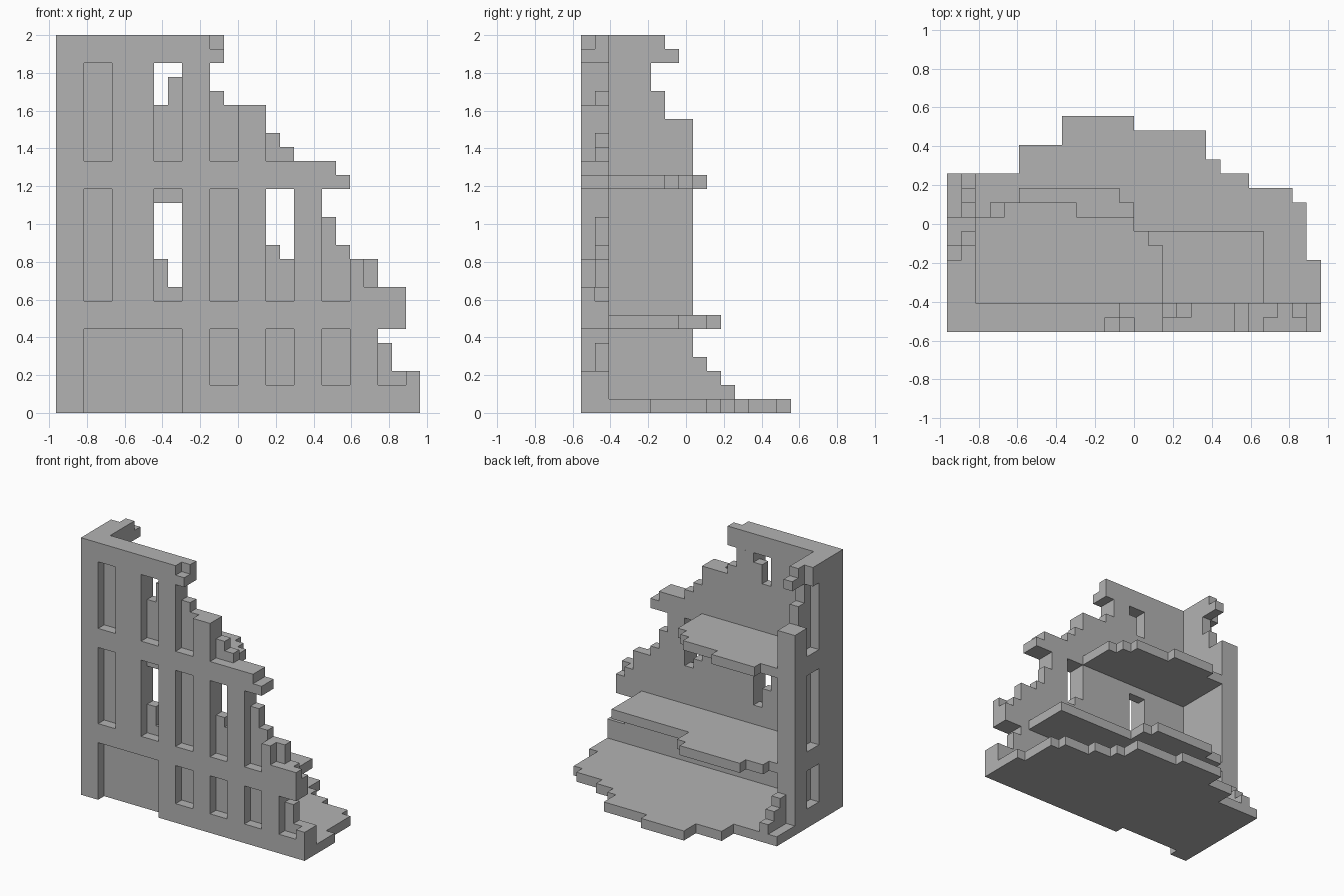
import bpy
import bmesh

cube = bpy.data.objects.get("Cube")
if cube:
    bpy.data.objects.remove(cube, do_unlink=True)

UNIT = 2 / 27  # one building block

concrete = bpy.data.materials.new("grey concrete")
concrete.use_nodes = True
GREY = (0.45, 0.45, 0.45, 1)
concrete.diffuse_color = GREY
concrete.node_tree.nodes["Principled BSDF"].inputs["Base Color"].default_value = GREY


def stepped(start, *moves):
    """Outline of right-angled steps: moves go across and up in turn."""
    a, b = start
    points = [(a, b)]
    for n, value in enumerate(moves):
        if n % 2 == 0:
            a = value
        else:
            b = value
        points.append((a, b))
    return points


def window(a, b, height):
    return stepped((a, b), a + 2, b + height, a)


# how a flat outline (a, b) at depth d stands in the building
PLANES = {
    "front": lambda a, b, d: (a, d, b),
    "side": lambda a, b, d: (d, a, b),
    "floor": lambda a, b, d: (a, b, d),
}


def layer(name, plane, depth, outline, holes=()):
    """One block thick sheet with openings."""
    curve = bpy.data.curves.new(name, "CURVE")
    curve.dimensions = "2D"
    curve.fill_mode = "BOTH"
    curve.extrude = 0.5
    for loop in [outline, *holes]:
        spline = curve.splines.new("POLY")
        spline.points.add(len(loop) - 1)
        for point, (a, b) in zip(spline.points, loop):
            point.co = (a, b, 0, 1)
        spline.use_cyclic_u = True
    helper = bpy.data.objects.new(name + " outline", curve)
    mesh = bpy.data.meshes.new_from_object(helper)
    bpy.data.objects.remove(helper)
    bpy.data.curves.remove(curve)

    bm = bmesh.new()
    bm.from_mesh(mesh)
    for v in bm.verts:
        x, y, z = PLANES[plane](v.co.x, v.co.y, v.co.z + depth + 0.5)
        v.co = ((x - 13) * UNIT, (y - 7.5) * UNIT, z * UNIT)
    bmesh.ops.remove_doubles(bm, verts=bm.verts, dist=0.001)
    bmesh.ops.recalc_face_normals(bm, faces=bm.faces)
    for face in bm.faces:
        face.smooth = False
        face.material_index = 0
    bm.to_mesh(mesh)
    bm.free()
    mesh.name = name
    mesh.materials.clear()
    mesh.materials.append(concrete)
    obj = bpy.data.objects.new(name, mesh)
    bpy.context.collection.objects.link(obj)


# front wall: outer skin with window and door recesses
layer("front_wall_outer", "front", 0,
      stepped((0, 0), 2, 6, 9, 0, 26, 3, 25, 2, 23, 6, 25, 9, 22, 11, 21, 8,
              19, 16, 21, 17, 20, 18, 15, 22, 13, 18, 11, 25, 12, 26, 11, 27, 0),
      [window(a, 18, 7) for a in (2, 7)]
      + [window(a, 8, 8) for a in (2, 7, 11, 15)]
      + [window(a, 2, 4) for a in (11, 15, 19)])

# front wall: inner skin with broken-through panes
layer("front_wall_inner", "front", 1,
      stepped((1, 0), 26, 3, 24, 5, 23, 6, 25, 8, 24, 9, 23, 11, 21, 12, 20, 14,
              19, 16, 21, 17, 20, 18, 17, 19, 16, 20, 15, 22, 12, 23, 11, 25,
              12, 27, 1),
      [stepped((7, 22), 8, 24, 9, 25, 7),
       stepped((7, 11), 8, 9, 9, 15, 7),
       stepped((15, 12), 16, 11, 17, 16, 15)])

# side wall skins
layer("side_wall_outer", "side", 0,
      stepped((1, 0), 11, 1, 8, 21, 6, 18, 4, 25, 5, 27, 1),
      [window(4, 2, 4), window(4, 8, 8)])
layer("side_wall_inner", "side", 1,
      stepped((2, 0), 11, 2, 10, 3, 9, 4, 8, 21, 6, 23, 5, 25, 7, 26, 6, 27, 2))

# broken floors
layer("ground_floor", "floor", 0,
      stepped((2, 2), 26, 5, 25, 9, 24, 10, 21, 11, 19, 12, 18, 14, 13, 15,
              8, 13, 5, 11, 2))
layer("middle_floor", "floor", 6,
      stepped((2, 2), 22, 7, 13, 9, 12, 10, 5, 9, 3, 8, 2))
layer("upper_floor", "floor", 16,
      stepped((2, 2), 15, 6, 14, 7, 13, 8, 9, 9, 4, 8, 2))
